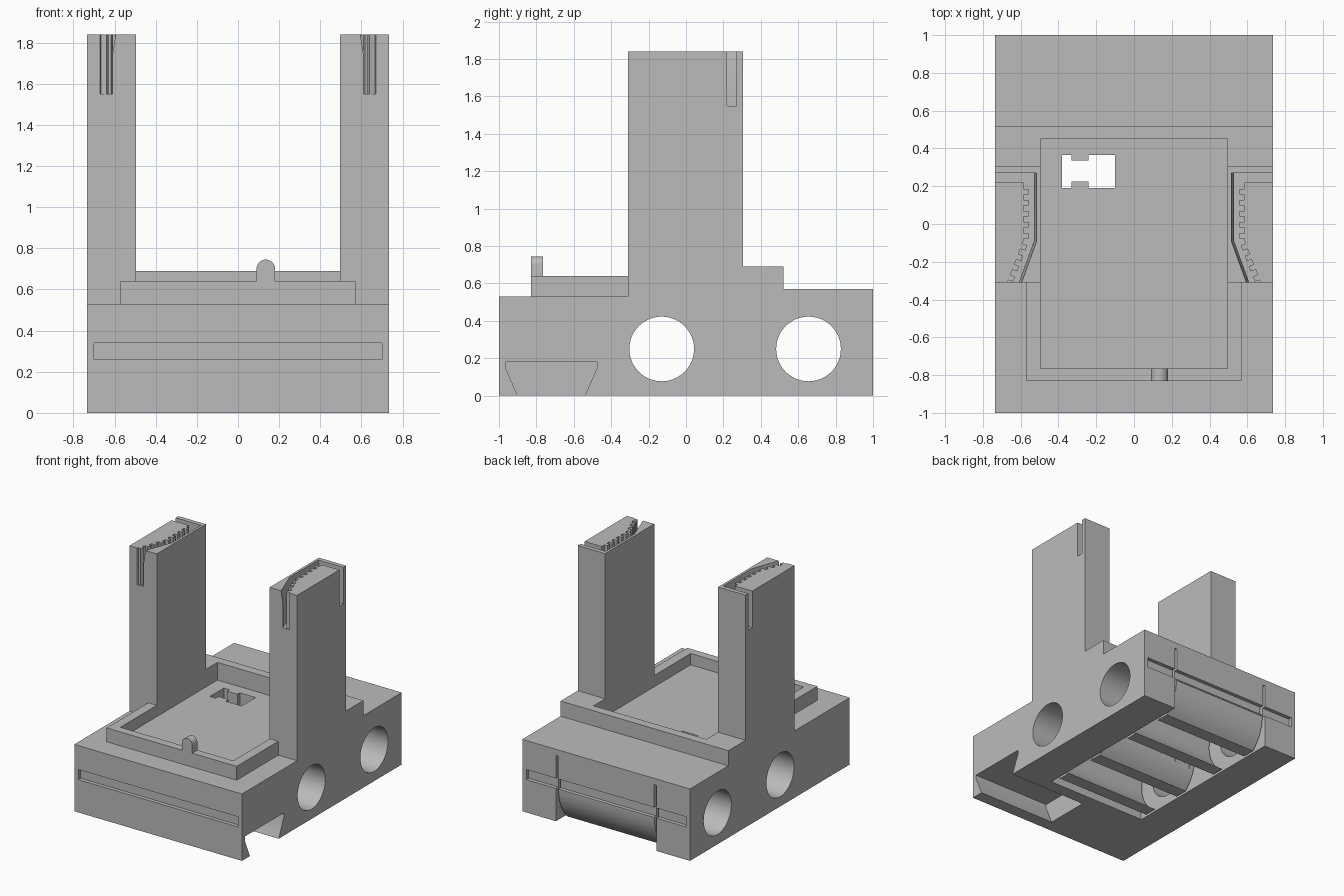
import bpy, bmesh, math

if "Cube" in bpy.data.objects:
    bpy.data.objects.remove(bpy.data.objects["Cube"])

grey = bpy.data.materials.new("light_grey")
grey.diffuse_color = (0.5, 0.5, 0.5, 1)
grey.use_nodes = True
grey.node_tree.nodes["Principled BSDF"].inputs["Base Color"].default_value = grey.diffuse_color


def loft(name, rings):
    """Closed solid through rings of equal point count."""
    bm = bmesh.new()
    vs = [[bm.verts.new(p) for p in r] for r in rings]
    n = len(rings[0])
    for lo, hi in zip(vs, vs[1:]):
        for i in range(n):
            j = (i + 1) % n
            bm.faces.new((lo[i], lo[j], hi[j], hi[i]))
    bm.faces.new(vs[0][::-1])
    bm.faces.new(vs[-1])
    bmesh.ops.recalc_face_normals(bm, faces=bm.faces)
    me = bpy.data.meshes.new(name)
    bm.to_mesh(me)
    bm.free()
    me.materials.append(grey)
    ob = bpy.data.objects.new(name, me)
    bpy.context.collection.objects.link(ob)
    return ob


def prism(name, pts, axis, a, b):
    place = {"X": lambda p, t: (t, p[0], p[1]),
             "Y": lambda p, t: (p[0], t, p[1]),
             "Z": lambda p, t: (p[0], p[1], t)}[axis]
    return loft(name, [[place(p, t) for p in pts] for t in (a, b)])


def box(name, x0, x1, y0, y1, z0, z1):
    return prism(name, [(x0, y0), (x1, y0), (x1, y1), (x0, y1)], "Z", z0, z1)


def arc(cy, cz, r, a0, a1, n):
    return [(cy + r * math.cos(math.radians(a0 + (a1 - a0) * i / n)),
             cz + r * math.sin(math.radians(a0 + (a1 - a0) * i / n)))
            for i in range(n + 1)]


def combine(target, tool, op="DIFFERENCE"):
    m = target.modifiers.new("bool", "BOOLEAN")
    m.operation, m.solver, m.object = op, "EXACT", tool
    bpy.context.view_layer.objects.active = target
    bpy.ops.object.modifier_apply(modifier=m.name)
    bpy.data.objects.remove(tool, do_unlink=True)


# Base and both towers from the side silhouette
body = prism("holder_body", [(-1, 0), (1, 0), (1, .57), (.52, .57), (.52, .69),
             (.305, .69), (.305, 1.84), (-.31, 1.84), (-.31, .53), (-1, .53)],
             "X", -.735, .735)
# Raised front rim, then tray pocket and gap between the towers
combine(body, box("rim", -.57, .57, -.83, -.2, .4, .64), "UNION")
combine(body, box("pocket", -.495, .495, -.765, .45, .55, 2))

# Label grooves, front and back
for s in (-1, 1):
    y = sorted((s * .97, s * 1.05))
    combine(body, box("groove", -.70, .70, y[0], y[1], .26, .34))

# Dovetail slot, open on the right side
combine(body, prism("dovetail", [(-.887, -.03), (-.965, .15), (-.965, .18),
        (-.475, .18), (-.475, .15), (-.553, -.03)], "X", .05, .8))

# Clip cavities: gaps around the rounded outsides of the two clips
C1, C2, CZ, RO = .655, -.13, .25, .34
gaps = [
    [(1.05, CZ)] + arc(C1, CZ, RO, 0, -61, 10) + [(1.05, -.05)],
    arc(C2, CZ, RO, -61, 0, 10) + arc(C1, CZ, RO, 180, 241, 10),
    arc(C2, CZ, RO, 206, 241, 6) + [(-.44, -.05)],
]
for g in gaps:
    combine(body, prism("clip_gap", g, "X", -.43, .43))
# Clip bores and the smaller holes through the side walls
for c in (C1, C2):
    combine(body, prism("bore", arc(c, CZ, .28, 0, 354, 59), "X", -.43, .43))
    combine(body, prism("side_hole", arc(c, CZ, .173, 0, 352.5, 47), "X", -.8, .8))
# Thin slits that free the clips from the side walls
for x in (-.44, .42):
    combine(body, box("slit", x, x + .02, -.44, 1.05, -.05, .52))

# Notched opening through the tray floor
combine(body, prism("floor_hole", [(-.38, .19), (-.33, .19), (-.33, .225),
        (-.24, .225), (-.24, .19), (-.10, .19), (-.10, .365), (-.24, .365),
        (-.24, .335), (-.33, .335), (-.33, .365), (-.38, .365)], "Z", -.1, .6))


def teeth(p, q, n, depth):
    """Square teeth along p-q, pointing to the left of the direction."""
    dx, dy = q[0] - p[0], q[1] - p[1]
    k = depth / math.hypot(dx, dy)
    out = []
    for i in range(n):
        for t, d in ((.25, 0), (.25, k), (.75, k), (.75, 0)):
            u = (i + t) / n
            out.append((p[0] + dx * u - dy * d, p[1] + dy * u + dx * d))
    return out


# Toothed channel in each tower top, flared on its inner side
inner = [(.53, .27), (.53, -.09), (.61, -.31), (.625, -.35)]
outer = ([(.685, -.35), (.67, -.31)]
         + teeth((.67, -.31), (.585, -.09), 4, .027)
         + [(.585, -.09)] + teeth((.585, -.09), (.585, .2), 5, .027)
         + [(.585, .22), (.78, .22), (.78, .27)])
for s in (-1, 1):
    rings = [[(s * (x - f), y, z) for x, y in inner]
             + [(s * x, y, z) for x, y in outer]
             for z, f in ((1.55, 0), (1.74, 0), (1.9, .024))]
    combine(body, loft("channel", rings))

# Rounded stop tab on the front rim
tab = prism("stop_tab", [(.09, .6), (.18, .6)] + arc(.135, .70, .045, 0, 180, 16),
            "Y", -.83, -.765)

# Smooth bores, sharp edges elsewhere
for ob in (body, tab):
    bpy.ops.object.select_all(action="DESELECT")
    ob.select_set(True)
    bpy.context.view_layer.objects.active = ob
    bpy.ops.object.shade_smooth_by_angle(angle=math.radians(25))
